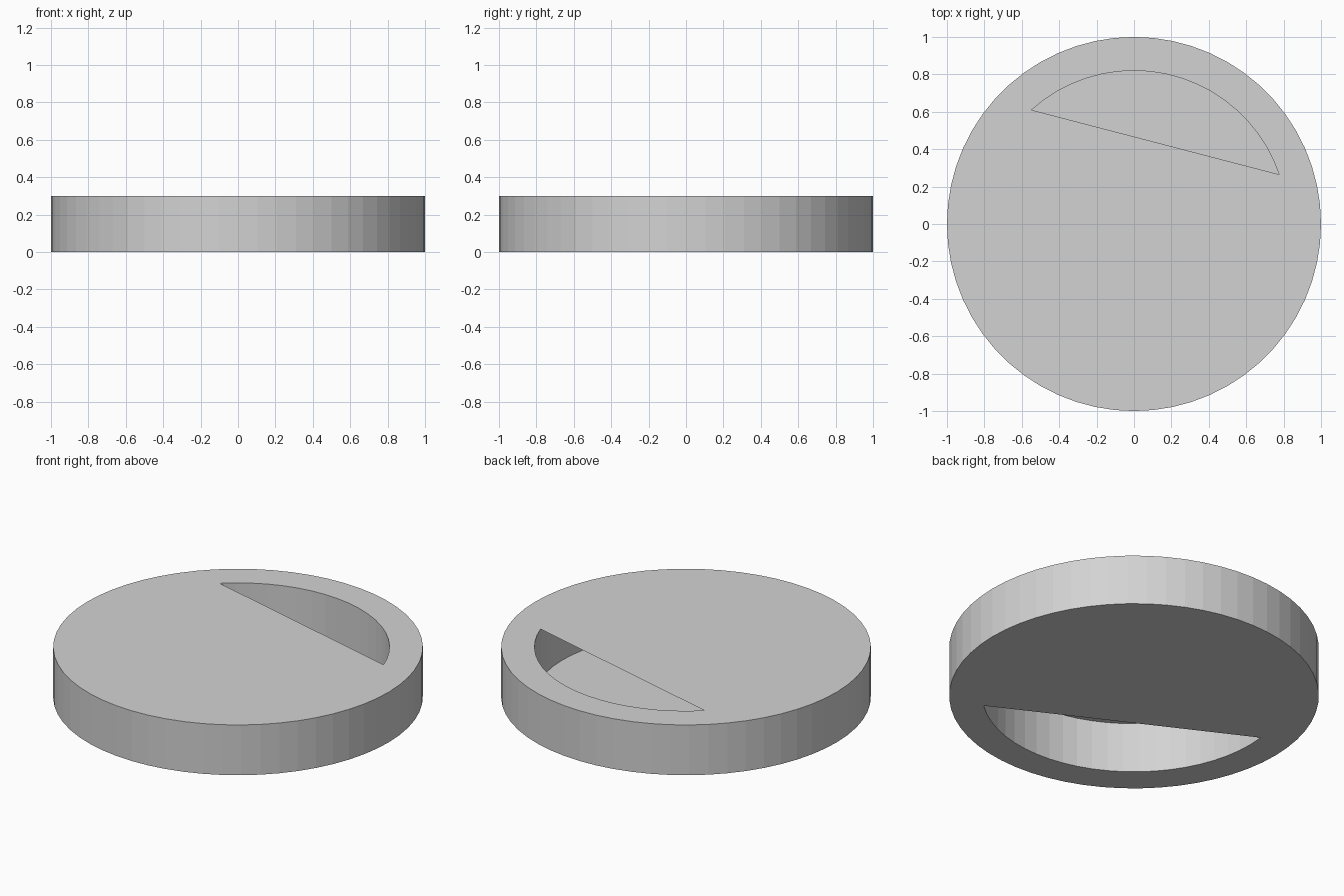
import bpy
import bmesh
from math import cos, sin, tau, radians
from mathutils import Vector

SIDES = 60
OUTER, INNER, HEIGHT = 1.0, 0.82, 0.3

cube = bpy.data.objects.get("Cube")
if cube:
    bpy.data.objects.remove(cube, do_unlink=True)

# Plain grey material
grey = bpy.data.materials.new("plain grey")
grey.use_nodes = True
colour = (0.65, 0.65, 0.65, 1)
grey.diffuse_color = colour
grey.node_tree.nodes["Principled BSDF"].inputs["Base Color"].default_value = colour

bm = bmesh.new()


def ring(radius, z):
    """Loop of vertices at one radius and height."""
    return [bm.verts.new((radius * cos(tau * i / SIDES), radius * sin(tau * i / SIDES), z))
            for i in range(SIDES)]


def bridge(a, b):
    """Band of quads between two loops."""
    for i in range(SIDES):
        j = (i + 1) % SIDES
        bm.faces.new((a[i], a[j], b[j], b[i]))


def open_segment(plate, angle, distance):
    """Cut a circular segment out of a cover plate."""
    normal = Vector((cos(radians(angle)), sin(radians(angle)), 0))
    geom = [plate] + list(plate.edges) + list(plate.verts)
    cut = bmesh.ops.bisect_plane(bm, geom=geom, plane_co=normal * distance, plane_no=normal)
    faces = [f for f in cut["geom"] if isinstance(f, bmesh.types.BMFace)
             and f.calc_center_median().dot(normal) > distance]
    bmesh.ops.delete(bm, geom=faces, context='FACES_ONLY')


# Hollow drum: outer wall, inner wall and the two rims
outer_low, outer_high = ring(OUTER, 0), ring(OUTER, HEIGHT)
inner_low, inner_high = ring(INNER, 0), ring(INNER, HEIGHT)
bridge(outer_low, outer_high)
bridge(outer_high, inner_high)
bridge(inner_high, inner_low)
bridge(inner_low, outer_low)

# Thin covers over the cavity, each with a segment-shaped opening
top_cover = bm.faces.new(inner_high)
bottom_cover = bm.faces.new(inner_low[::-1])
open_segment(top_cover, 75.4, 0.452)
open_segment(bottom_cover, 243, 0.285)

mesh = bpy.data.meshes.new("hollow_disc")
bm.to_mesh(mesh)
bm.free()
mesh.materials.append(grey)
disc = bpy.data.objects.new("hollow_disc", mesh)
bpy.context.collection.objects.link(disc)
